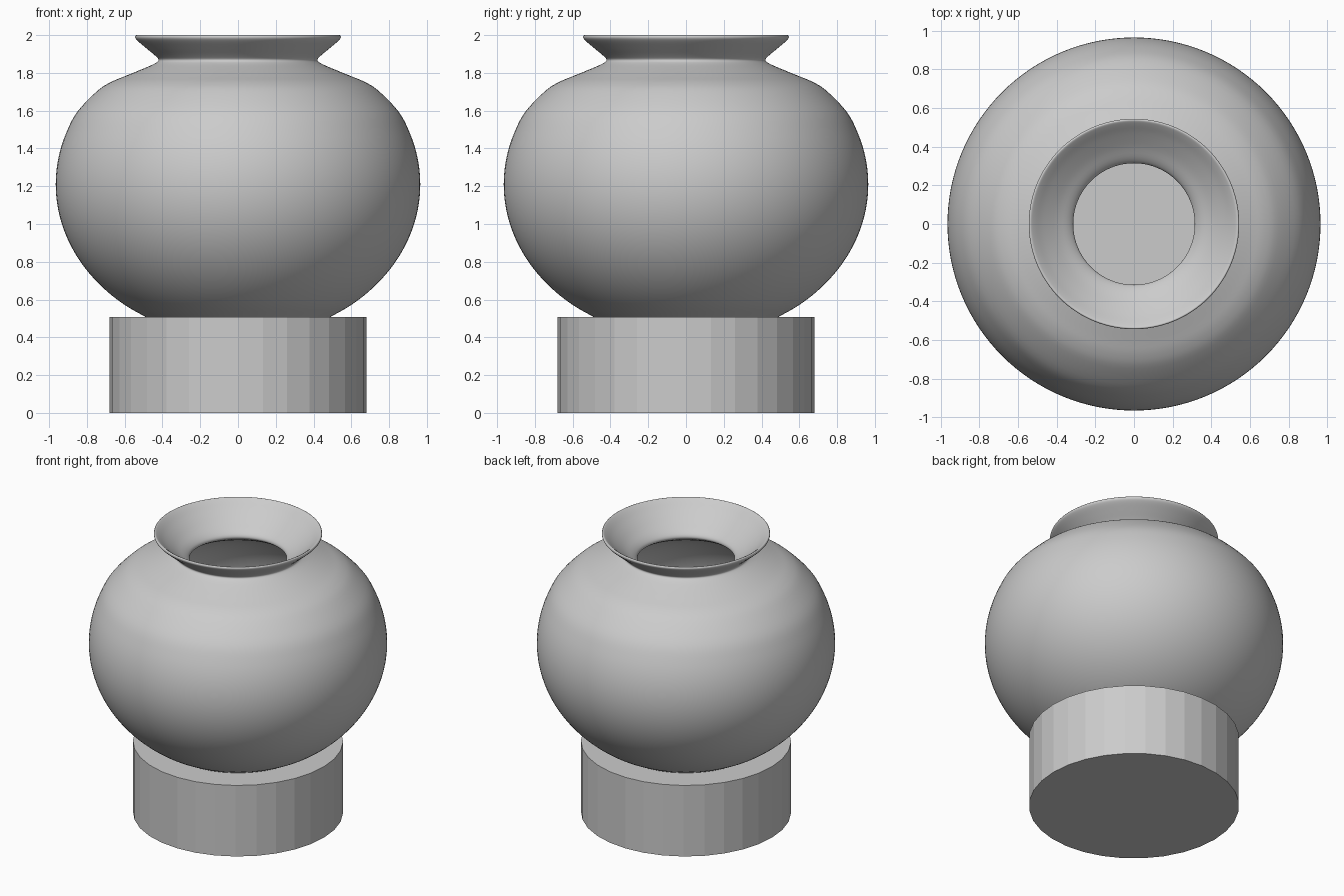
import bpy, bmesh, math
from mathutils import Vector

if "Cube" in bpy.data.objects:
    bpy.data.objects.remove(bpy.data.objects["Cube"])

SEGMENTS = 128
STEPS = 4


def smooth_curve(pts):
    """Catmull-Rom curve through the given (radius, z) points."""
    p = [Vector(q) for q in pts]
    p = [2 * p[0] - p[1]] + p + [2 * p[-1] - p[-2]]
    out = []
    for a, b, c, d in zip(p, p[1:], p[2:], p[3:]):
        for i in range(STEPS):
            t = i / STEPS
            out.append(0.5 * (2 * b + (c - a) * t + (2 * a - 5 * b + 4 * c - d) * t ** 2
                              + (3 * b - a - 3 * c + d) * t ** 3))
    return out + [p[-2]]


def lathe(name, profile):
    """Spin a (radius, z) profile around the z axis, smooth shaded."""
    bm = bmesh.new()
    rings = []
    for r, z in profile:
        rings.append([bm.verts.new((r * math.cos(a), r * math.sin(a), z))
                      for a in (2 * math.pi * i / SEGMENTS for i in range(SEGMENTS))])
    for low, high in zip(rings, rings[1:]):
        for i in range(SEGMENTS):
            j = (i + 1) % SEGMENTS
            bm.faces.new((low[i], low[j], high[j], high[i])).smooth = True
    mesh = bpy.data.meshes.new(name)
    bm.to_mesh(mesh)
    bm.free()
    obj = bpy.data.objects.new(name, mesh)
    bpy.context.collection.objects.link(obj)
    return obj


# Faceted base drum, whose top also closes the vessel floor
bpy.ops.mesh.primitive_cylinder_add(vertices=32, radius=0.68, depth=0.507,
                                    location=(0, 0, 0.2535))
bpy.context.object.name = "base"

# Outer belly: squashed sphere from the base up to the shoulder
belly = []
for deg in range(-60, 36, 8):
    a = math.radians(deg)
    belly.append((0.965 * math.cos(a), 1.21 + 0.815 * math.sin(a)))

# Shoulder, pinched neck and flared lip
neck = [(0.75, 1.70), (0.68, 1.748), (0.60, 1.782), (0.50, 1.823), (0.44, 1.85),
        (0.42, 1.868), (0.437, 1.89), (0.485, 1.93), (0.53, 1.968),
        (0.544, 1.987), (0.537, 2.0)]

# Funnel inside the lip, then the hollow inside of the belly
inside = [(0.515, 1.985), (0.47, 1.945), (0.40, 1.89), (0.34, 1.85), (0.315, 1.82),
          (0.33, 1.795), (0.42, 1.745), (0.55, 1.69), (0.70, 1.59), (0.81, 1.43),
          (0.86, 1.21), (0.82, 0.98), (0.71, 0.76), (0.55, 0.59), (0.42, 0.50)]

lathe("pot_body", smooth_curve(belly + neck + inside))
